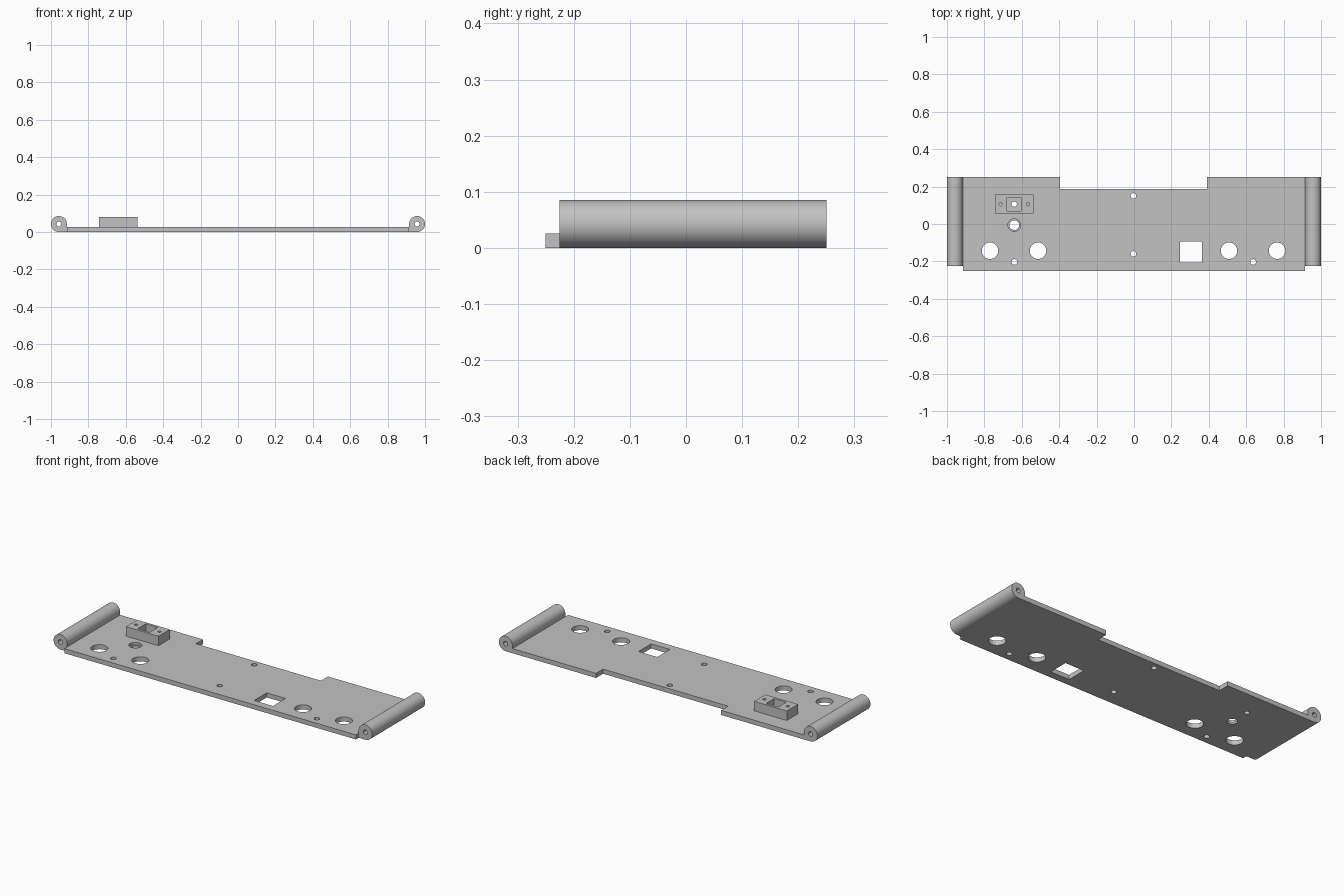
import bpy, bmesh, math

if "Cube" in bpy.data.objects:
    bpy.data.objects.remove(bpy.data.objects["Cube"])

grey = bpy.data.materials.new("light_grey")
grey.diffuse_color = (0.54, 0.54, 0.54, 1)
grey.use_nodes = True
grey.node_tree.nodes["Principled BSDF"].inputs["Base Color"].default_value = grey.diffuse_color


def prism(name, pts, lo, hi, axis="z"):
    """Extrude a 2D outline along z, or an x/z outline along y."""
    bm = bmesh.new()
    def place(p, h):
        return (p[0], p[1], h) if axis == "z" else (p[0], h, p[1])
    a = [bm.verts.new(place(p, lo)) for p in pts]
    b = [bm.verts.new(place(p, hi)) for p in pts]
    bm.faces.new(a)
    bm.faces.new(b)
    for i in range(len(pts)):
        j = (i + 1) % len(pts)
        bm.faces.new((a[i], a[j], b[j], b[i]))
    bmesh.ops.recalc_face_normals(bm, faces=bm.faces)
    me = bpy.data.meshes.new(name)
    bm.to_mesh(me)
    bm.free()
    me.materials.append(grey)
    ob = bpy.data.objects.new(name, me)
    bpy.context.collection.objects.link(ob)
    return ob


def rect(x0, x1, y0, y1):
    return [(x0, y0), (x1, y0), (x1, y1), (x0, y1)]


def circle(x, y, r, n=40):
    return [(x + r * math.cos(2 * math.pi * i / n),
             y + r * math.sin(2 * math.pi * i / n)) for i in range(n)]


def cut(ob, cutter):
    """Apply a boolean cut and remove the cutter."""
    bpy.context.view_layer.objects.active = ob
    m = ob.modifiers.new("cut", "BOOLEAN")
    m.operation = "DIFFERENCE"
    m.solver = "EXACT"
    m.object = cutter
    bpy.ops.object.modifier_apply(modifier=m.name)
    bpy.data.objects.remove(cutter)


def smooth(ob):
    bpy.ops.object.select_all(action="DESELECT")
    ob.select_set(True)
    bpy.context.view_layer.objects.active = ob
    bpy.ops.object.shade_smooth_by_angle(angle=math.radians(30))


T = 0.026                    # plate thickness
W, R, CX = 0.915, 0.0425, 0.9575

# Base plate with a shallow notch along the back edge
plate = prism("base_plate", [
    (-W, -0.25), (W, -0.25), (W, 0.25), (0.39, 0.25), (0.39, 0.187),
    (-0.395, 0.187), (-0.395, 0.25), (-W, 0.25)], 0, T)

# Round through holes: large ports, screw holes, sensor hole, block outlet
holes = [(x, -0.143, 0.044) for x in (-0.77, -0.513, 0.508, 0.765)]
holes += [(-0.64, -0.203, 0.015), (0.637, -0.203, 0.015),
          (-0.003, 0.15, 0.015), (-0.003, -0.16, 0.015),
          (-0.64, -0.006, 0.026), (-0.64, 0.106, 0.014)]
for x, y, r in holes:
    cut(plate, prism("hole_cutter", circle(x, y, r), -0.1, 0.1))
# Counterbore and square window
cut(plate, prism("counterbore_cutter", circle(-0.64, -0.006, 0.034), 0.012, 0.1))
cut(plate, prism("window_cutter", rect(0.246, 0.364, -0.207, -0.094), -0.1, 0.1))
smooth(plate)

# Raised mounting block with a square pocket and two screw holes
block = prism("mounting_block", rect(-0.743, -0.538, 0.056, 0.157), T, 0.08)
cut(block, prism("pocket_cutter", rect(-0.679, -0.603, 0.07, 0.143), 0, 0.2))
for x in (-0.714, -0.567):
    cut(block, prism("screw_cutter", circle(x, 0.106, 0.009, 24), 0.035, 0.2))
smooth(block)

# Hinge barrels: round outside, squared off on the lower inner corner
for side, label in ((-1, "left"), (1, "right")):
    outline = [(side * (CX + R * math.cos(a)), R + 0.0005 + R * math.sin(a))
               for a in (math.radians(-90 + 270 * i / 48) for i in range(49))]
    outline.append((side * (CX - R), 0.0005))
    outline = [(x, z - 0.0005) for x, z in outline]
    barrel = prism(label + "_hinge_barrel", outline, -0.225, 0.25, "y")
    cut(barrel, prism("pin_cutter", circle(side * CX, R, 0.013, 24), -0.4, 0.4, "y"))
    smooth(barrel)
